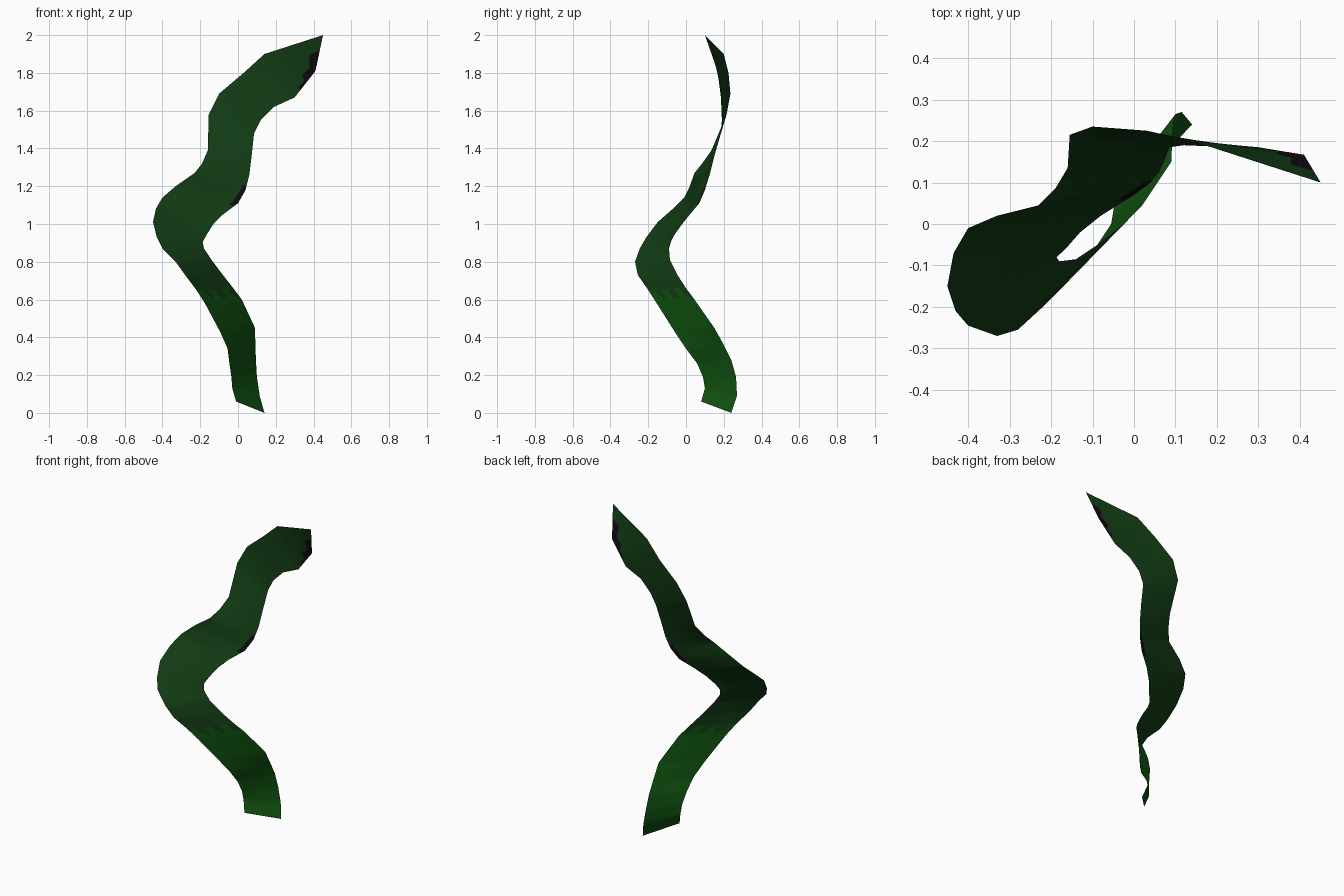
import bpy
from mathutils import Vector

# Paired points along the two edges of the twisting blade: left xyz, right xyz
ROWS = [
    (-.01, .08, .06, .14, .24, 0), (-.03, .10, .13, .115, .27, .09),
    (-.035, .09, .19, .10, .265, .19), (-.045, .06, .26, .095, .24, .28),
    (-.055, 0, .34, .092, .20, .36), (-.095, -.06, .43, .09, .15, .45),
    (-.175, -.155, .58, .02, .045, .60), (-.22, -.20, .65, -.025, 0, .66),
    (-.28, -.255, .73, -.08, -.045, .73), (-.33, -.27, .80, -.14, -.085, .81),
    (-.40, -.245, .87, -.18, -.09, .87), (-.43, -.21, .93, -.187, -.08, .905),
    (-.45, -.15, 1.01, -.165, -.06, .945), (-.435, -.07, 1.08, -.13, -.02, 1.0),
    (-.40, -.01, 1.14, -.08, .02, 1.05), (-.33, .02, 1.20, 0, .07, 1.11),
    (-.23, .045, 1.27, .04, .10, 1.18), (-.19, .085, 1.32, .06, .125, 1.26),
    (-.16, .135, 1.39, .072, .15, 1.36), (-.155, .215, 1.58, .085, .185, 1.48),
    (-.10, .235, 1.69, .12, .19, 1.55), (.03, .225, 1.80, .19, .187, 1.62),
    (.14, .20, 1.90, .30, .185, 1.67), (.45, .10, 2.0, .41, .167, 1.81),
]
COLS, SUBS = 12, 4


def material(name, rgb):
    m = bpy.data.materials.new(name)
    m.diffuse_color = (*rgb, 1)
    return m


# Loft a grid between the two edges
verts, faces = [], []
steps = (len(ROWS) - 1) * SUBS
for s in range(steps + 1):
    i = min(s // SUBS, len(ROWS) - 2)
    t = s / SUBS - i
    left = Vector(ROWS[i][:3]).lerp(Vector(ROWS[i + 1][:3]), t)
    right = Vector(ROWS[i][3:]).lerp(Vector(ROWS[i + 1][3:]), t)
    verts += [left.lerp(right, c / COLS) for c in range(COLS + 1)]
n = COLS + 1
for s in range(steps):
    for c in range(COLS):
        a = s * n + c
        faces.append((a, a + 1, a + n + 1, a + n))

mesh = bpy.data.meshes.new("seaweed_blade")
mesh.from_pydata(verts, [], faces)
blade = bpy.data.objects.new("seaweed_blade", mesh)
bpy.context.collection.objects.link(blade)
mesh.materials.append(material("dark green", (.006, .045, .007)))
mesh.materials.append(material("bright green", (.005, .085, .005)))
mesh.materials.append(material("near black", (.006, .003, .006)))

# Bright base with a ragged border, dark tip and a dark stretch of right edge
for p in mesh.polygons:
    c, col = p.center, p.index % COLS
    p.use_smooth = True
    if c.z < (.66 if col % 4 < 2 else .61):
        p.material_index = 1
    elif c.z > 1.6 and c.x - .44 * (c.z - 1.67) > .30:
        p.material_index = 2
    elif col == COLS - 1 and 1.1 < c.z < 1.21:
        p.material_index = 2
